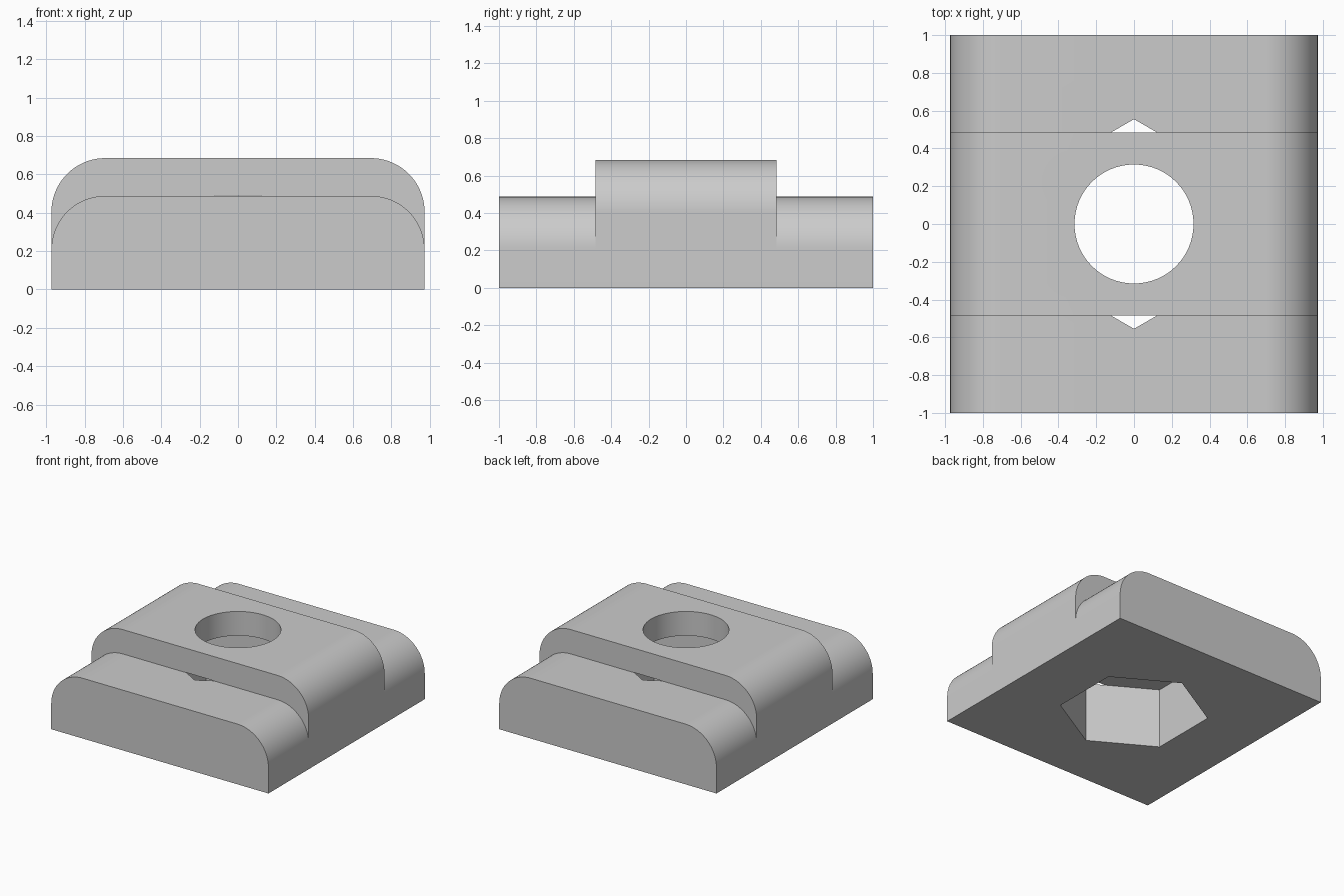
import bpy
import bmesh
from math import sin, cos, pi

HALF_W, HALF_L, STEP_Y = 0.973, 1.0, 0.485
BASE_TOP, BLOCK_TOP, ROUND = 0.488, 0.685, 0.28
HOLE_R, HEX_R = 0.315, 0.555

cube = bpy.data.objects.get("Cube")
if cube:
    bpy.data.objects.remove(cube, do_unlink=True)

grey = bpy.data.materials.new("light grey")
grey.use_nodes = True
colour = (0.6, 0.6, 0.6, 1)
grey.diffuse_color = colour
grey.node_tree.nodes["Principled BSDF"].inputs["Base Color"].default_value = colour


def rounded_top(top, steps=32):
    """Outline points from the right side over the top to the left side."""
    arc = [(HALF_W - ROUND + ROUND * cos(a), top - ROUND + ROUND * sin(a))
           for a in (i * pi / 2 / steps for i in range(steps + 1))]
    return arc + [(-x, z) for x, z in reversed(arc)]


def ring(radius, sides):
    """Regular polygon with a corner on the y axis."""
    return [(radius * sin(2 * pi * i / sides), radius * cos(2 * pi * i / sides))
            for i in range(sides)]


def prism(name, outline, start, end, along):
    """Extrude a closed outline along y (x, z outline) or z (x, y outline)."""
    bm = bmesh.new()
    place = (lambda p: (p[0], start, p[1])) if along == "y" else (lambda p: (p[0], p[1], start))
    face = bm.faces.new([bm.verts.new(place(p)) for p in outline])
    moved = bmesh.ops.extrude_face_region(bm, geom=[face])["geom"]
    depth = end - start
    bmesh.ops.translate(bm, vec=(0, depth, 0) if along == "y" else (0, 0, depth),
                        verts=[v for v in moved if isinstance(v, bmesh.types.BMVert)])
    bmesh.ops.recalc_face_normals(bm, faces=bm.faces)
    mesh = bpy.data.meshes.new(name)
    bm.to_mesh(mesh)
    bm.free()
    mesh.materials.append(grey)
    obj = bpy.data.objects.new(name, mesh)
    bpy.context.collection.objects.link(obj)
    return obj


def cut(target, cutter):
    """Subtract the cutter and discard it."""
    cutter.hide_render = True
    mod = target.modifiers.new("cut", "BOOLEAN")
    mod.operation, mod.solver, mod.object = "DIFFERENCE", "EXACT", cutter
    bpy.ops.object.modifier_apply(modifier=mod.name)
    bpy.data.objects.remove(cutter, do_unlink=True)


# Full-height body with rounded shoulders
body = prism("slot_nut_body",
             [(-HALF_W, 0), (HALF_W, 0)] + rounded_top(BLOCK_TOP),
             -HALF_L, HALF_L, "y")
bpy.context.view_layer.objects.active = body
body.select_set(True)

# Lower the front and back flanges, keeping the same rounding
low = BASE_TOP - ROUND
waste = [(1.2, low)] + rounded_top(BASE_TOP) + [(-1.2, low), (-1.2, 1), (1.2, 1)]
for side in (-1, 1):
    cut(body, prism("flange_cutter", waste, side * STEP_Y, side * 1.2, "y"))

# Hexagonal pocket from below, just breaking through the flange tops
cut(body, prism("hex_pocket_cutter", ring(HEX_R, 6), -0.2, BASE_TOP + 0.001, "z"))

# Round bolt hole through the raised block
cut(body, prism("bolt_hole_cutter", ring(HOLE_R, 96), 0.3, 1, "z"))

bpy.ops.object.shade_smooth_by_angle(angle=pi / 6)
